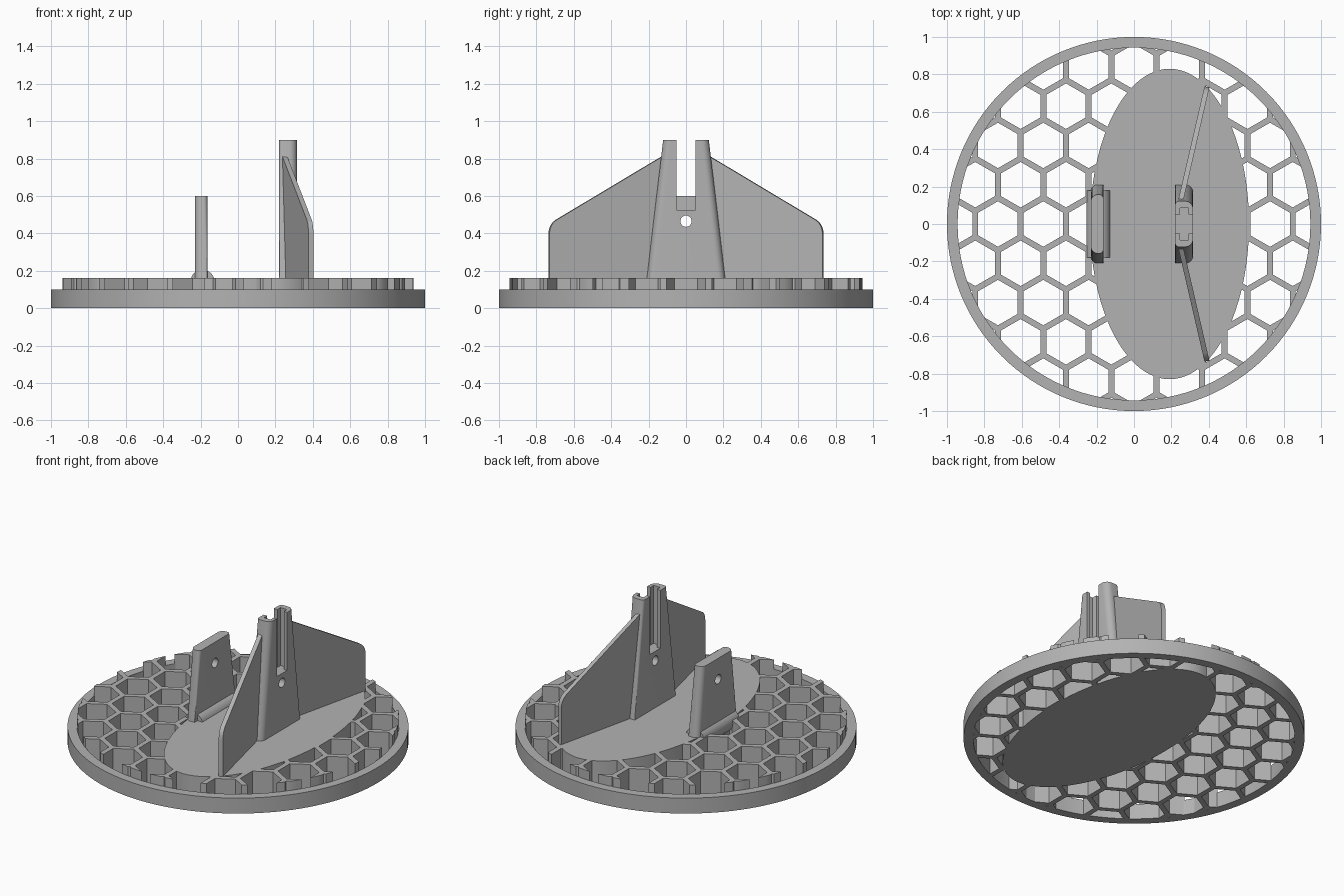
import bpy, bmesh
from math import sin, cos, pi, sqrt, atan2, hypot
from mathutils import Matrix, Vector

cube = bpy.data.objects.get("Cube")
if cube:
    bpy.data.objects.remove(cube, do_unlink=True)

grey = bpy.data.materials.new("plain grey")
grey.use_nodes = True
grey.diffuse_color = (0.45, 0.45, 0.45, 1)
grey.node_tree.nodes["Principled BSDF"].inputs["Base Color"].default_value = grey.diffuse_color

TOP = 0.16        # top of the base
SINK = 0.15       # uprights start slightly inside the base
HOLE_Z = 0.465


def make(name, bm):
    bmesh.ops.recalc_face_normals(bm, faces=bm.faces)
    mesh = bpy.data.meshes.new(name)
    bm.to_mesh(mesh)
    bm.free()
    mesh.materials.append(grey)
    ob = bpy.data.objects.new(name, mesh)
    bpy.context.collection.objects.link(ob)
    return ob


def add_prism(bm, points, offset):
    """Extrude a closed outline along offset."""
    face = bm.faces.new([bm.verts.new(p) for p in points])
    out = bmesh.ops.extrude_face_region(bm, geom=[face])
    verts = [v for v in out["geom"] if isinstance(v, bmesh.types.BMVert)]
    bmesh.ops.translate(bm, verts=verts, vec=offset)


def oval(cx, cy, rx, ry, z, n, start=0.0):
    return [(cx + rx * cos(start + 2 * pi * i / n),
             cy + ry * sin(start + 2 * pi * i / n), z) for i in range(n)]


def oval_prism(name, cx, rx, ry, n):
    bm = bmesh.new()
    add_prism(bm, oval(cx, 0, rx, ry, 0, n), (0, 0, TOP))
    return make(name, bm)


def box(name, x0, x1, y, z0, z1):
    bm = bmesh.new()
    add_prism(bm, [(x0, -y, z0), (x1, -y, z0), (x1, y, z0), (x0, y, z0)], (0, 0, z1 - z0))
    return make(name, bm)


def rod(name, radius, length, centre, axis, n=32):
    bm = bmesh.new()
    bmesh.ops.create_cone(bm, cap_ends=True, segments=n, radius1=radius, radius2=radius,
                          depth=length, matrix=Matrix.Translation(centre) @ Matrix.Rotation(pi / 2, 4, axis))
    return make(name, bm)


def select(ob):
    bpy.ops.object.select_all(action="DESELECT")
    ob.select_set(True)
    bpy.context.view_layer.objects.active = ob


def combine(ob, other, operation):
    mod = ob.modifiers.new(operation, "BOOLEAN")
    mod.operation, mod.solver, mod.object = operation, "EXACT", other
    select(ob)
    bpy.ops.object.modifier_apply(modifier=mod.name)
    bpy.data.objects.remove(other, do_unlink=True)


def smooth(ob):
    select(ob)
    bpy.ops.object.shade_smooth_by_angle(angle=pi / 6)


# Honeycomb disc with a solid oval plate
base = oval_prism("honeycomb_base", 0, 0.945, 0.945, 128)
pitch, wall = 0.2425, 0.032
row = pitch * sqrt(3) / 2
radius = (pitch - wall) / sqrt(3)
bm = bmesh.new()
for j in range(-5, 6):
    for i in range(-5, 6):
        x, y = (i + 0.5 * (j % 2)) * pitch, j * row
        if hypot(x, y) < 1.1:
            add_prism(bm, oval(x, y, radius, radius, -0.1, 6, pi / 6), (0, 0, 0.4))
combine(base, make("hex_cutter", bm), "DIFFERENCE")
combine(base, oval_prism("oval_plate", 0.19, 0.425, 0.83, 96), "UNION")
smooth(base)

# Outer rim
bm = bmesh.new()
loops = [[bm.verts.new(p) for p in oval(0, 0, r, r, z, 128)]
         for r, z in ((1, 0), (1, 0.1), (0.943, 0.1), (0.943, 0))]
for a, b in zip(loops, loops[1:] + loops[:1]):
    for k in range(128):
        m = (k + 1) % 128
        bm.faces.new((a[k], a[m], b[m], b[k]))
smooth(make("outer_rim", bm))


def section(inner, outer, y, z, r_in, r_out):
    """Rectangle with separately rounded inner and outer corners."""
    s = 1 if outer > inner else -1
    pts = []
    for x, r, d in ((inner, r_in, s), (outer, r_out, -s)):
        for side in (-1, 1):
            for k in range(9):
                t = k * pi / 16
                pts.append((x + d * r * (1 - cos(t)), side * (y - r * (1 - sin(t))), z))
    return pts


def upright(name, inner, outer, half_top, z_top, r_out):
    bm = bmesh.new()
    pts = section(inner, outer, 0.211, SINK, 0.002, r_out)
    pts += section(inner, outer, half_top, z_top, 0.02, r_out)
    for p in pts:
        bm.verts.new(p)
    bmesh.ops.remove_doubles(bm, verts=bm.verts, dist=0.0005)
    hull = bmesh.ops.convex_hull(bm, input=bm.verts)
    bmesh.ops.delete(bm, geom=[v for v in hull["geom_interior"] + hull["geom_unused"]
                               if isinstance(v, bmesh.types.BMVert)], context="VERTS")
    bmesh.ops.dissolve_limit(bm, angle_limit=0.005, verts=bm.verts, edges=bm.edges)
    ob = make(name, bm)
    combine(ob, rod("hole_cutter", 0.03, 0.4, ((inner + outer) / 2, 0, HOLE_Z), "Y"), "DIFFERENCE")
    return ob


# Tall slotted post with a keyed groove
post = upright("slotted_post", 0.22, 0.315, 0.122, 0.9, 0.04)
combine(post, box("slot_cutter", 0.1, 0.5, 0.052, 0.525, 1.1), "DIFFERENCE")
combine(post, box("groove_cutter", 0.245, 0.292, 0.085, 0.525, 1.1), "DIFFERENCE")
smooth(post)

# Short tab and the rounded bead at its foot
smooth(upright("short_tab", -0.164, -0.23, 0.157, 0.6, 0.035))
smooth(rod("tab_foot_bead", 0.065, 0.36, (-0.19, 0, 0.14), "X"))

# Angled side fins
inner_end, outer_end = Vector((0.245, 0.105)), Vector((0.39, 0.733))
corner = [Vector(p) for p in ((0.69, 0.475), (0.733, 0.45), (0.733, 0.39))]
outline = [Vector((0.105, SINK)), Vector((0.105, 0.825))]
for k in range(9):
    t = k / 8
    outline.append(corner[0] * (1 - t) ** 2 + corner[1] * 2 * t * (1 - t) + corner[2] * t * t)
outline.append(Vector((0.733, SINK)))
along = outer_end - inner_end
across = Vector((along.y, -along.x)).normalized() * 0.027
for side, name in ((1, "back_fin"), (-1, "front_fin")):
    bm = bmesh.new()
    pts = []
    for y, z in outline:
        p = inner_end + along * (y - inner_end.y) / along.y - across / 2
        pts.append((p.x, side * p.y, z))
    add_prism(bm, pts, (across.x, side * across.y, 0))
    smooth(make(name, bm))
